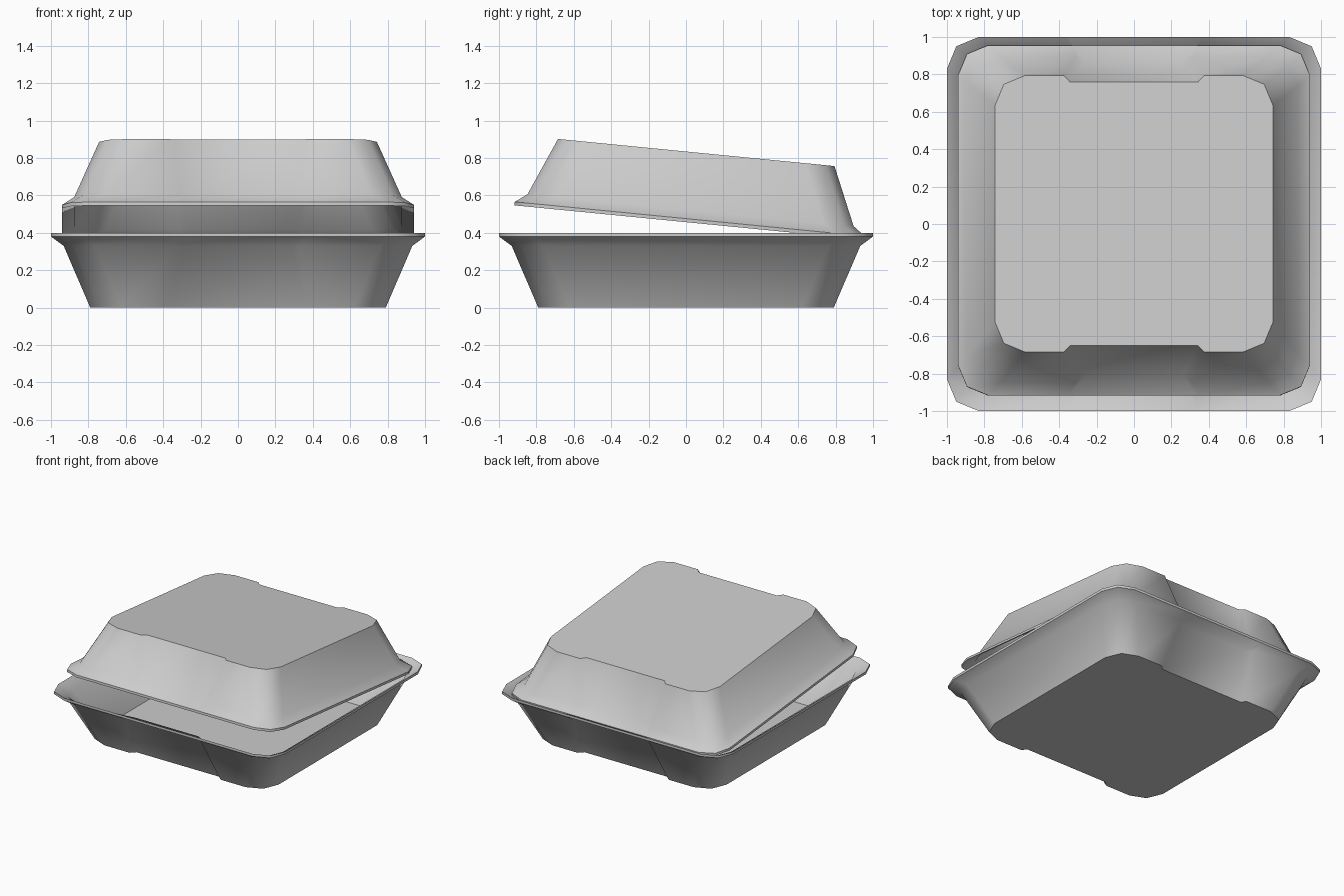
import bpy, bmesh
from math import sin, cos, pi, radians

if "Cube" in bpy.data.objects:
    bpy.data.objects.remove(bpy.data.objects["Cube"])

CORNER = 0.17

# (half width, height, recess depth, recess inner half length, recess outer half length)
# runs up the outside of the sheet, over the rim and down the inside
PROFILE = [
    (0.790, 0.00, 0.036, 0.365, 0.400),
    (0.932, 0.33, 0.036, 0.280, 0.330),
    (1.000, 0.38, 0.000, 0.350, 0.370),
    (1.000, 0.40, 0.000, 0.350, 0.370),
    (0.927, 0.35, 0.036, 0.280, 0.330),
    (0.782, 0.02, 0.036, 0.365, 0.400),
]


def outline(h, depth, xi, xo):
    """Square with two-segment rounded corners and a recess at front and back."""
    def corner(sx, sy, start):
        c = h - CORNER
        return [(sx * c + CORNER * cos(start + k * pi / 4),
                 sy * c + CORNER * sin(start + k * pi / 4)) for k in range(3)]
    half = corner(1, -1, -pi / 2) + corner(1, 1, 0)
    half += [(xo, h), (xi, h - depth), (-xi, h - depth), (-xo, h)]
    return half + [(x, y) for x, y in corner(-1, 1, pi / 2) + corner(-1, -1, pi)] + \
        [(-xo, -h), (-xi, -h + depth), (xi, -h + depth), (xo, -h)]


def shell(name):
    bm = bmesh.new()
    rings = [[bm.verts.new((x, y, z)) for x, y in outline(h, d, xi, xo)]
             for h, z, d, xi, xo in PROFILE]
    n = len(rings[0])
    for a, b in zip(rings, rings[1:]):
        for i in range(n):
            j = (i + 1) % n
            bm.faces.new((a[i], a[j], b[j], b[i]))
    bm.faces.new(rings[0][::-1])   # outer panel
    bm.faces.new(rings[-1])        # inner panel
    bmesh.ops.recalc_face_normals(bm, faces=bm.faces)
    mesh = bpy.data.meshes.new(name)
    bm.to_mesh(mesh)
    bm.free()
    ob = bpy.data.objects.new(name, mesh)
    bpy.context.collection.objects.link(ob)
    bpy.ops.object.select_all(action='DESELECT')
    ob.select_set(True)
    bpy.context.view_layer.objects.active = ob
    bpy.ops.object.shade_smooth_by_angle(angle=radians(47))
    return ob


# Bottom tray
shell("tray")

# Lid: smaller copy turned over, propped slightly open at the front
lid = shell("lid")
s = 0.94
lid.scale = (s, s, s)
lid.rotation_euler = (pi - radians(5.6), 0, 0)
lid.location = (0, 0.018, 0.455 + 0.40 * s * cos(radians(5.6)))
# the mesh hangs below its panel, so place the panel centre at the tilted top
lid.location.y += 0.40 * s * sin(radians(5.6))
